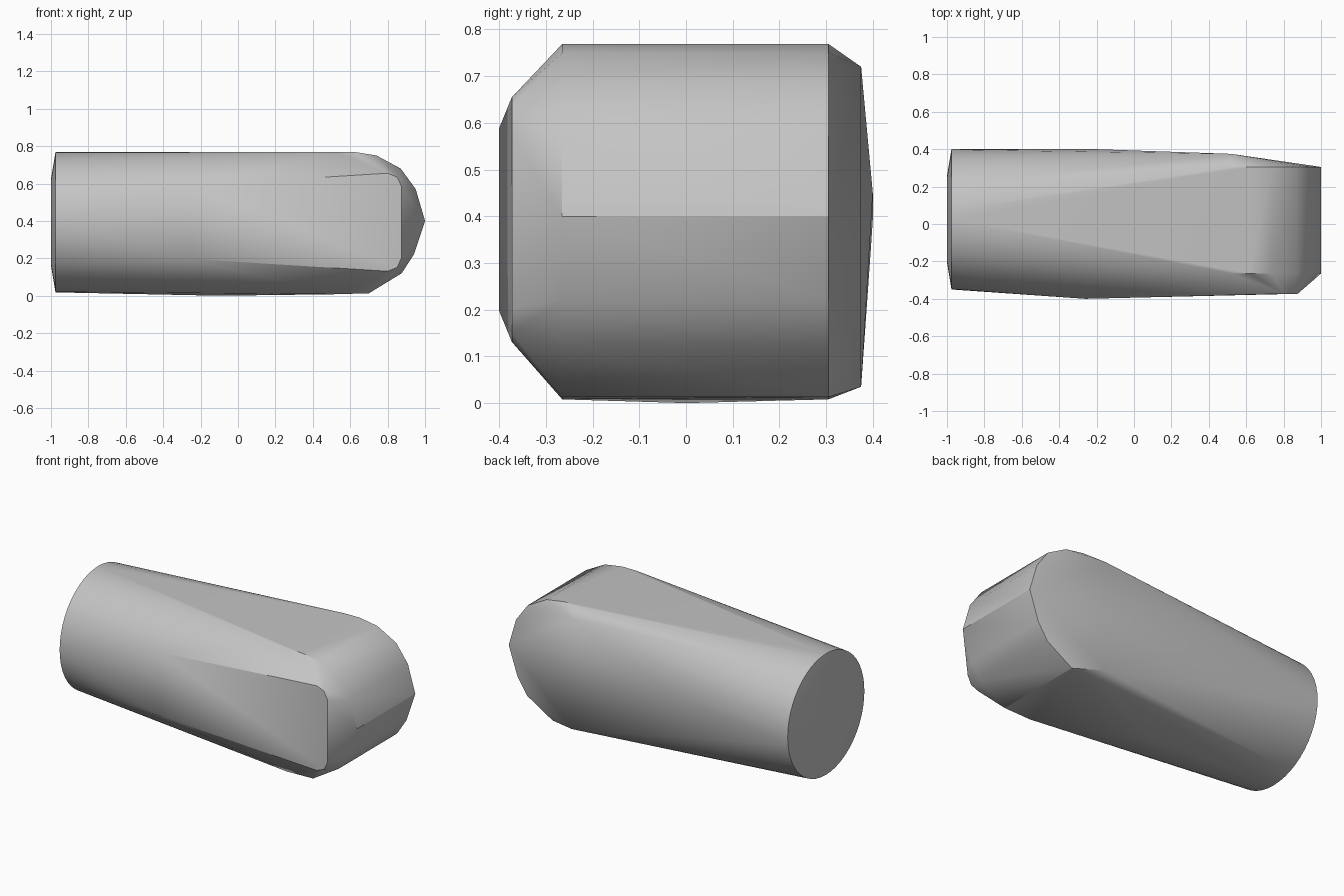
import bpy
import bmesh
from math import cos, sin, tau, radians

cube = bpy.data.objects.get("Cube")
if cube:
    bpy.data.objects.remove(cube)

grey = bpy.data.materials.new("stone grey")
grey.use_nodes = True
colour = (0.55, 0.55, 0.55, 1)
grey.diffuse_color = colour
grey.node_tree.nodes["Principled BSDF"].inputs["Base Color"].default_value = colour


def ring(x, radius, count=48):
    """Circle of points across the body's axis."""
    return [(x, 0.025 + radius * cos(tau * i / count),
             0.393 + radius * sin(tau * i / count)) for i in range(count)]


# Round butt with a very shallow dome
points = ring(-0.976, 0.375) + ring(-1.0, 0.23)

# Rounded nose, swept across the width
nose = [(0.52, 0.768), (0.62, 0.769), (0.74, 0.75), (0.87, 0.68), (0.95, 0.57),
        (1.0, 0.4), (0.94, 0.22), (0.875, 0.12), (0.7, 0.013), (0.52, 0.008)]
for x, z in nose:
    points += [(x, -0.265, z), (x, 0.305, z)]

# Flat front panel with rounded corners at the nose
for side in (-1, 1):
    points += [(-0.26, -0.4, 0.393 + side * 0.196)]
    points += [(x, -0.373, 0.393 + side * h)
               for x, h in ((0.8, 0.262), (0.85, 0.242), (0.875, 0.19))]

# Back panel and slight swell of the underside
points += [(0.52, 0.375, 0.72), (0.52, 0.375, 0.035),
           (-0.2, 0.4, 0.45), (-0.1, 0.0, 0.0)]

# Wrap the tapered body around all the sections
bm = bmesh.new()
for p in points:
    bm.verts.new(p)
result = bmesh.ops.convex_hull(bm, input=bm.verts)
spare = {g for g in result["geom_interior"] + result["geom_unused"]
         if isinstance(g, bmesh.types.BMVert)}
bmesh.ops.delete(bm, geom=list(spare), context="VERTS")
bmesh.ops.dissolve_limit(bm, angle_limit=radians(1), verts=bm.verts, edges=bm.edges)
bmesh.ops.recalc_face_normals(bm, faces=bm.faces)

mesh = bpy.data.meshes.new("tapered_body")
bm.to_mesh(mesh)
bm.free()
mesh.materials.append(grey)
body = bpy.data.objects.new("tapered_body", mesh)
bpy.context.collection.objects.link(body)
bpy.context.view_layer.objects.active = body
body.select_set(True)
bpy.ops.object.shade_smooth_by_angle(angle=radians(30))
